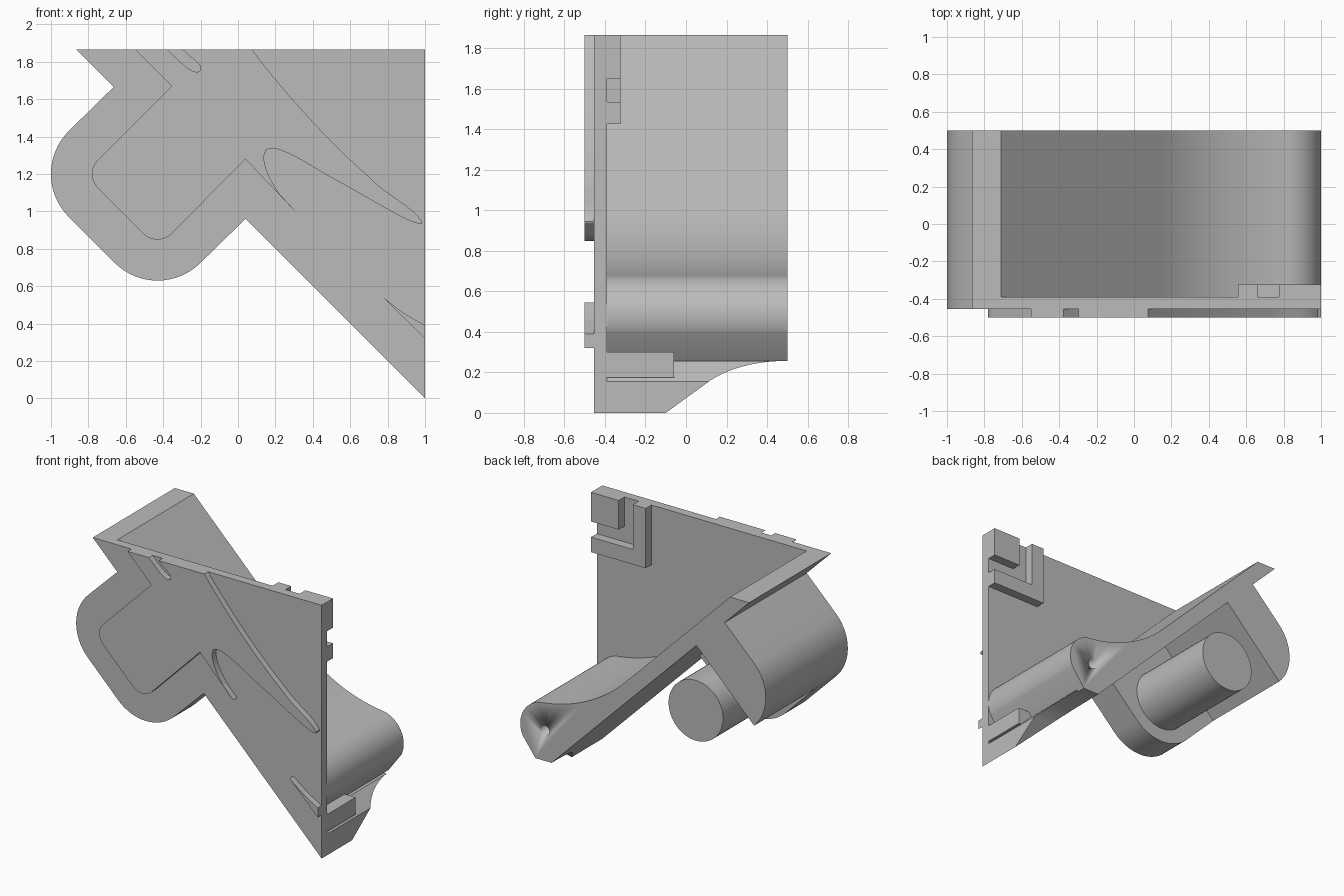
import bpy, bmesh, math
from mathutils import Vector
from mathutils.geometry import interpolate_bezier

if "Cube" in bpy.data.objects:
    bpy.data.objects.remove(bpy.data.objects["Cube"])

gray = bpy.data.materials.new("plain_gray")
gray.diffuse_color = (0.5, 0.5, 0.5, 1)
gray.use_nodes = True
gray.node_tree.nodes["Principled BSDF"].inputs["Base Color"].default_value = gray.diffuse_color


def prism(name, pts, lo, hi, axis="y", smooth=True):
    """Extrude an outline: (x, z) along y, or (y, z) along x."""
    place = (lambda p, t: (p[0], t, p[1])) if axis == "y" else (lambda p, t: (t, p[0], p[1]))
    bm = bmesh.new()
    a = [bm.verts.new(place(p, lo)) for p in pts]
    b = [bm.verts.new(place(p, hi)) for p in pts]
    bm.faces.new(a)
    bm.faces.new(b[::-1])
    for i in range(len(pts)):
        j = (i + 1) % len(pts)
        bm.faces.new((a[i], b[i], b[j], a[j]))
    bmesh.ops.recalc_face_normals(bm, faces=bm.faces[:])
    me = bpy.data.meshes.new(name)
    bm.to_mesh(me)
    bm.free()
    ob = bpy.data.objects.new(name, me)
    bpy.context.collection.objects.link(ob)
    me.materials.append(gray)
    if smooth:
        bpy.ops.object.select_all(action="DESELECT")
        ob.select_set(True)
        bpy.context.view_layer.objects.active = ob
        bpy.ops.object.shade_smooth_by_angle(angle=math.radians(25))
    return ob


def box(name, x0, x1, y0, y1, z0, z1):
    return prism(name, [(x0, z0), (x1, z0), (x1, z1), (x0, z1)], y0, y1, smooth=False)


def arc(cx, cz, r, a0, a1, n=16):
    return [(cx + r * math.cos(math.radians(a0 + (a1 - a0) * i / n)),
             cz + r * math.sin(math.radians(a0 + (a1 - a0) * i / n))) for i in range(n + 1)]


def bez(p0, h0, h1, p1, n=16):
    v = [Vector((*p, 0)) for p in (p0, h0, h1, p1)]
    return [(p.x, p.y) for p in interpolate_bezier(*v, n)]


def cut(ob, cutter):
    m = ob.modifiers.new("cut", "BOOLEAN")
    m.operation, m.solver, m.object = "DIFFERENCE", "EXACT", cutter
    cutter.hide_render = True
    cutter.hide_viewport = True


TOP, BACK, FLOOR, PLATE0, PLATE1 = 1.865, 0.5, -0.216, -0.455, -0.39
LEFT, LOW, R = (-0.675, 1.2), (-0.43, 0.955), 0.325

# Front plate: triangle with the rounded pocket outline below the diagonal
pocket = [(-0.665, 1.665)] + arc(*LEFT, R, 135, 225) + arc(*LOW, R, 225, 315) + [(0.04, 0.96)]
prism("front_plate", [(1, 0), (1, TOP), (-0.865, TOP)] + pocket, PLATE0, PLATE1)

# Thick pocket floor, its flat side wall with a rounded end, and the round post
prism("pocket_floor", pocket, PLATE1, FLOOR)
prism("pocket_side_wall", [(-0.435, 1.435), (-0.665, 1.665)] + arc(*LEFT, R, 135, 225), FLOOR, BACK)
prism("pocket_post", arc(*LOW, 0.222, 0, 352.5, 47), FLOOR, BACK)

# Diagonal wall flowing through a concave sweep into the hinge barrel
C, r, W = Vector((0.80, 0.48)), 0.2, 1.155
along, up = Vector((1, -1)).normalized(), Vector((1, 1)).normalized()
h = (C.x + C.y - W) / math.sqrt(2)
start = Vector((0.15, W - 0.15))
L = (C - start).dot(along)
F = (h * h + L * L - r * r) / (2 * (h + r))
fc = start + up * F
to_barrel = C - fc
a1 = math.degrees(math.atan2(to_barrel.y, to_barrel.x))
sweep = arc(fc.x, fc.y, F, -135, a1, 24)
barrel = arc(C.x, C.y, r, a1 + 180, -25, 24)
wall = prism("diagonal_wall_and_barrel",
             [(-0.865, TOP), (W - TOP, TOP)] + sweep + barrel[1:] + [(0.877, 0.255), (0.745, 0.255)],
             PLATE1, BACK)
cut(wall, prism("pin_hole_cutter", arc(C.x, C.y, 0.037, 0, 345, 23), 0.0, 0.7))

# Pointed wall tip, trimmed by a curve that rises toward the back
tip = prism("wall_tip", [(0.745, 0.255), (1, 0), (1, 0.155), (0.9, 0.255)], PLATE1, BACK, smooth=False)
trim = [(-0.1, 0), (0.1, 0.145)] + bez((0.12, 0.16), (0.22, 0.225), (0.35, 0.256), (0.5, 0.257), 12)
cut(tip, prism("tip_cutter", [(-0.17, -0.05)] + trim + [(0.7, 0.257), (0.7, -0.05)], 0.5, 1.2, "x"))

# Small ledge beside the barrel
box("side_ledge", 0.86, 1.0, PLATE1, -0.06, 0.175, 0.30)

# Corner block and angled rail on the back of the plate
box("corner_block", 0.775, 1.0, PLATE1, -0.323, 1.65, TOP)
prism("corner_rail", [(0.555, 1.425), (1, 1.425), (1, 1.535), (0.66, 1.535), (0.66, TOP), (0.555, TOP)],
      PLATE1, -0.323, smooth=False)

# Raised panel on the front with sweeping edges, and a small raised wedge
panel = [(-0.55, TOP), (-0.355, 1.67)]
panel += arc(-0.675, 1.2, 0.106, 135, 225, 10) + arc(*LOW, 0.106, 225, 315, 10)
panel += [(0.04, 1.28)]
panel += bez((0.31, 1.0), (0.22, 1.07), (0.13, 1.22), (0.14, 1.30), 10)
panel += bez((0.15, 1.33), (0.22, 1.37), (0.40, 1.23), (0.54, 1.158), 10)
panel += bez((0.56, 1.147), (0.72, 1.06), (0.92, 0.93), (0.98, 0.933), 10)
panel += bez((0.985, 0.945), (0.92, 1.04), (0.80, 1.08), (0.70, 1.185), 10)
panel += bez((0.68, 1.203), (0.50, 1.36), (0.25, 1.63), (0.075, TOP), 12)
panel += bez((-0.297, TOP), (-0.25, 1.82), (-0.20, 1.79), (-0.20, 1.77), 6)
panel += bez((-0.205, 1.747), (-0.25, 1.735), (-0.30, 1.79), (-0.377, TOP), 8)
prism("raised_panel", panel, -0.5, PLATE0)
prism("raised_wedge", [(0.77, 0.545), (0.88, 0.46), (1, 0.39), (1, 0.32)], -0.5, PLATE0, smooth=False)
